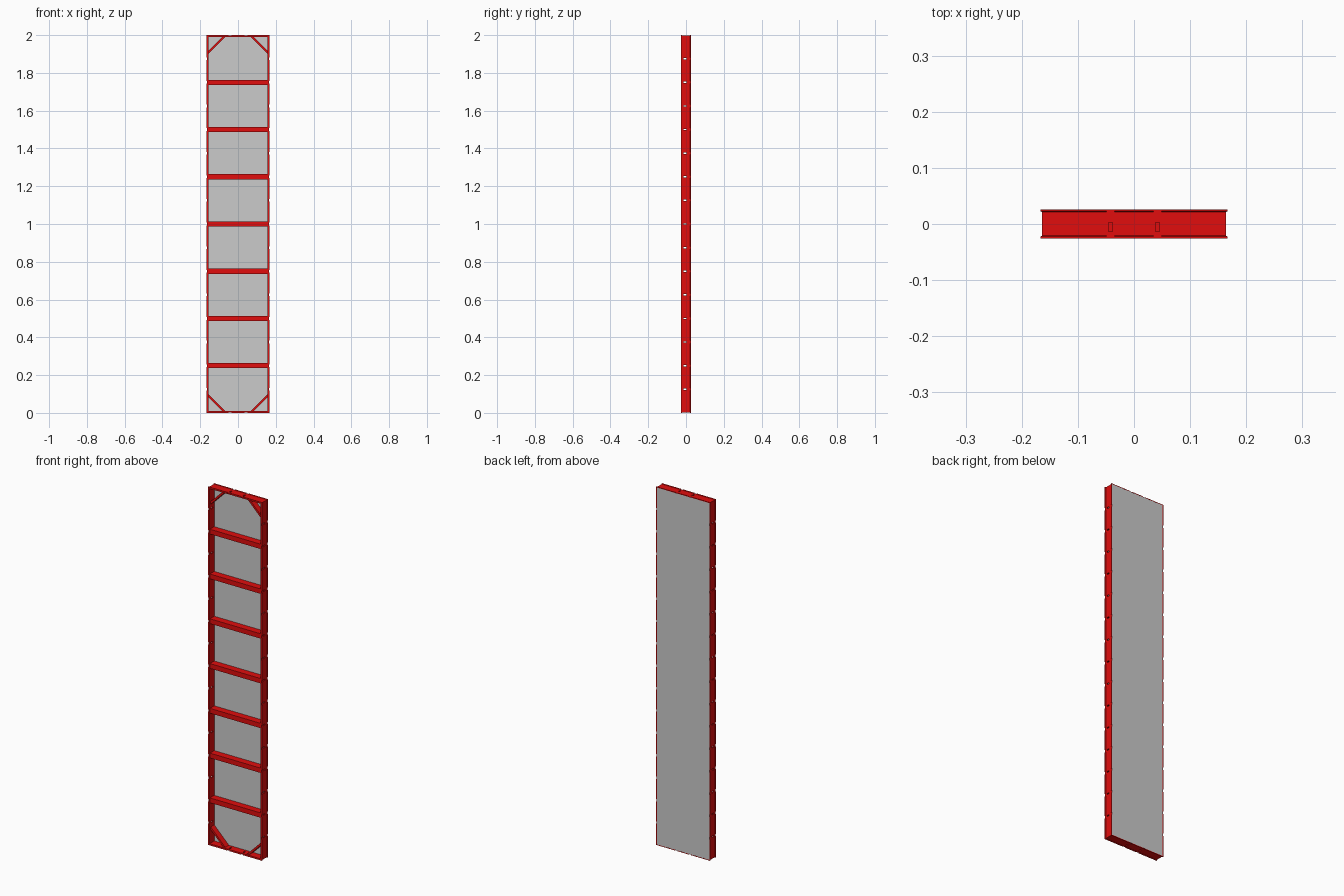
import bpy, bmesh
from mathutils import Matrix, Vector

if "Cube" in bpy.data.objects:
    bpy.data.objects.remove(bpy.data.objects["Cube"])

W, H, D = 0.1665, 2.0, 0.0255      # half width, height, half depth
WALL, RECESS, PLY_Y = 0.009, 0.0025, 0.0155

red = bpy.data.materials.new("red_paint")
red.diffuse_color = (0.75, 0.004, 0.004, 1)
red.use_nodes = True
red.node_tree.nodes["Principled BSDF"].inputs["Base Color"].default_value = red.diffuse_color


def finish(name, bm, mat=None):
    bmesh.ops.recalc_face_normals(bm, faces=bm.faces)
    me = bpy.data.meshes.new(name)
    bm.to_mesh(me)
    bm.free()
    ob = bpy.data.objects.new(name, me)
    bpy.context.collection.objects.link(ob)
    if mat:
        me.materials.append(mat)
    return ob


def add_box(bm, lo, hi):
    lo, hi = Vector(lo), Vector(hi)
    m = Matrix.Translation((lo + hi) / 2) @ Matrix.Diagonal((*(hi - lo), 1))
    bmesh.ops.create_cube(bm, size=1, matrix=m)


def sweep_frame(profile):
    # profile points are (inset from outer edge, y), mitred at the corners
    bm = bmesh.new()
    rings = []
    for sx, top in ((-1, 0), (1, 0), (1, 1), (-1, 1)):
        rings.append([bm.verts.new((sx * (W - d), y, H - d if top else d))
                      for d, y in profile])
    n = len(profile)
    for i in range(4):
        a, b = rings[i], rings[(i + 1) % 4]
        for j in range(n):
            k = (j + 1) % n
            bm.faces.new((a[j], a[k], b[k], b[j]))
    return bm


# Frame: lipped outer face, rebate at the back for the plywood
frame = finish("frame", sweep_frame([
    (0, -D), (0, -0.0222), (RECESS, -0.0207), (RECESS, 0.0213), (0, 0.0228),
    (0, D), (0.004, D), (0.004, PLY_Y), (WALL, PLY_Y), (WALL, -D)]), red)


# Cutters: notches across the lips and slots through the walls
def cutter(name, half, depth, y0, y1):
    bm = bmesh.new()
    for i in range(1, 16):
        z = i * 0.125
        for s in (-1, 1):
            xs = sorted((s * (W - depth), s * (W + 0.01)))
            add_box(bm, (xs[0], y0, z - half), (xs[1], y1, z + half))
    for x in (-0.042, 0.042):
        add_box(bm, (x - half, y0, -0.01), (x + half, y1, depth))
        add_box(bm, (x - half, y0, H - depth), (x + half, y1, H + 0.01))
    ob = finish(name, bm)
    ob.hide_render = True
    return ob


cutters = [cutter("notch_cutter", 0.007, RECESS + 0.0001, -0.04, 0.04),
           cutter("slot_cutter", 0.0035, WALL + 0.005, -0.013, 0.003)]
for c in cutters:
    mod = frame.modifiers.new(c.name, "BOOLEAN")
    mod.operation, mod.solver, mod.object = "DIFFERENCE", "EXACT", c
bpy.context.view_layer.objects.active = frame
for mod in list(frame.modifiers):
    bpy.ops.object.modifier_apply(modifier=mod.name)
for c in cutters:
    bpy.data.objects.remove(c)

# Plywood facing
bm = bmesh.new()
add_box(bm, (-W + 0.004, PLY_Y, 0.004), (W - 0.004, D - 0.0002, H - 0.004))
finish("plywood_facing", bm)

# Hollow cross ribs
xi, rh, t, yf = W - WALL, 0.0135, 0.003, -0.0225
for i in range(1, 8):
    z = i * 0.25
    bm = bmesh.new()
    outer = [(yf, z - rh), (PLY_Y, z - rh), (PLY_Y, z + rh), (yf, z + rh)]
    inner = [(yf + t, z - rh + t), (PLY_Y - t, z - rh + t),
             (PLY_Y - t, z + rh - t), (yf + t, z + rh - t)]
    o, n = [[[bm.verts.new((x, *p)) for p in loop] for x in (-xi, xi)]
            for loop in (outer, inner)]
    for j in range(4):
        k = (j + 1) % 4
        for a, b in ((o[0], o[1]), (n[1], n[0]), (n[0], o[0]), (o[1], n[1])):
            bm.faces.new((a[j], a[k], b[k], b[j]))
    finish(f"cross_rib_{i}", bm, red)

# Diagonal corner braces
a, b = 0.084, 0.100
for sx in (-1, 1):
    for top in (0, 1):
        bm = bmesh.new()
        pts = [(WALL, a), (WALL, b - 0.001), (b - 0.001, WALL), (a, WALL)]
        ends = [[bm.verts.new((sx * (W - u), y, H - v if top else v))
                 for u, v in pts] for y in (-0.016, PLY_Y)]
        bm.faces.new(ends[0])
        bm.faces.new(ends[1])
        for j in range(4):
            k = (j + 1) % 4
            bm.faces.new((ends[0][j], ends[0][k], ends[1][k], ends[1][j]))
        finish(f"corner_brace_{'top' if top else 'bottom'}_{'right' if sx > 0 else 'left'}", bm, red)
